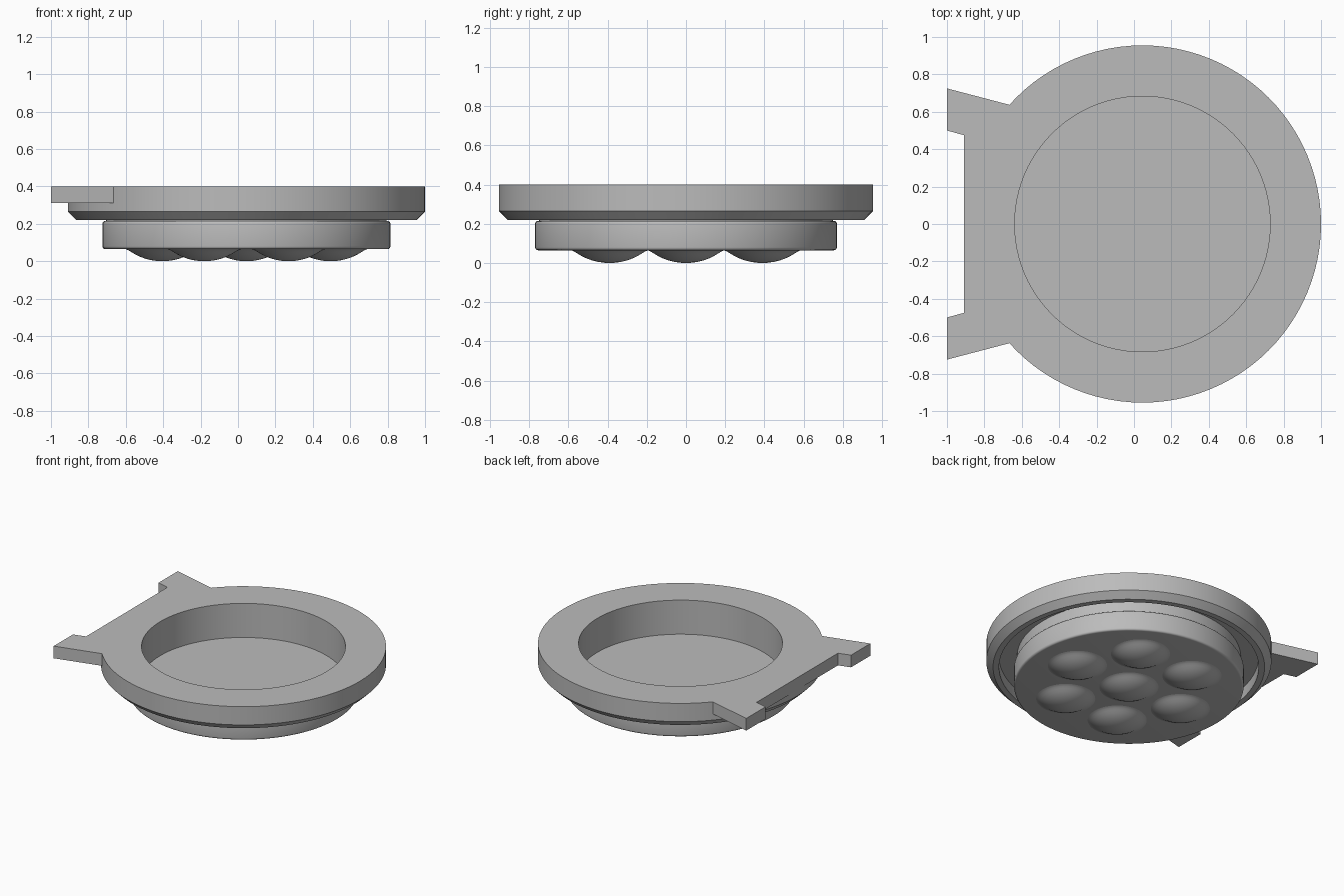
import bpy, bmesh, math
from mathutils import Vector

cube = bpy.data.objects.get("Cube")
if cube:
    bpy.data.objects.remove(cube, do_unlink=True)

CX, R, SEGMENTS = 0.045, 0.955, 96

grey = bpy.data.materials.new("plain grey")
grey.use_nodes = True
grey.diffuse_color = (0.5, 0.5, 0.5, 1)
grey.node_tree.nodes["Principled BSDF"].inputs["Base Color"].default_value = (0.5, 0.5, 0.5, 1)


def finish(name, bm, location=(0, 0, 0), angle=30):
    bmesh.ops.recalc_face_normals(bm, faces=bm.faces)
    mesh = bpy.data.meshes.new(name)
    bm.to_mesh(mesh)
    bm.free()
    mesh.materials.append(grey)
    obj = bpy.data.objects.new(name, mesh)
    obj.location = location
    bpy.context.collection.objects.link(obj)
    bpy.ops.object.select_all(action='DESELECT')
    obj.select_set(True)
    bpy.context.view_layer.objects.active = obj
    bpy.ops.object.shade_smooth_by_angle(angle=math.radians(angle))
    return obj


def lathe(name, profile, location, segments=SEGMENTS):
    """Turn a list of (radius, height) points about the vertical axis."""
    bm = bmesh.new()
    verts = [bm.verts.new((r, 0, z)) for r, z in profile]
    edges = [bm.edges.new(pair) for pair in zip(verts, verts[1:])]
    bmesh.ops.spin(bm, geom=verts + edges, cent=(0, 0, 0), axis=(0, 0, 1),
                   angle=math.tau, steps=segments, use_duplicate=False)
    bmesh.ops.remove_doubles(bm, verts=bm.verts, dist=0.0001)
    return finish(name, bm, location)


def rounded(cx, cz, radius, start, end, steps=4):
    """Quarter-round corner points between two angles in degrees."""
    angles = [math.radians(start + (end - start) * i / steps) for i in range(steps + 1)]
    return [(cx + radius * math.cos(a), cz + radius * math.sin(a)) for a in angles]


# Dished body: recess, broad rim, underside groove and rounded lower drum
profile = [(0, 0.148), (0.683, 0.148), (0.683, 0.4), (R, 0.4), (R, 0.265),
           (0.91, 0.22), (0.87, 0.22), (0.87, 0.3), (0.75, 0.3), (0.75, 0.215)]
profile += rounded(0.755, 0.2, 0.015, 90, 0)
profile += rounded(0.755, 0.08, 0.015, 0, -90)
profile += [(0, 0.065)]
lathe("dished_body", profile, (CX, 0, 0))

# Side lugs: plates filling the corners between the rim and its flat edge
for name, side in (("left_lug", -1), ("right_lug", 1)):
    arc = [math.pi - math.tau * i / SEGMENTS for i in range(12)]
    outline = [(CX + R * math.cos(a), R * math.sin(a)) for a in arc]
    outline += [(-0.665, 0.637), (-1, 0.725), (-1, 0.5), (-0.91, 0.475)]
    bm = bmesh.new()
    face = bm.faces.new([bm.verts.new((x, y * side, 0.31)) for x, y in outline])
    top = bmesh.ops.extrude_face_region(bm, geom=[face])
    moved = [v for v in top["geom"] if isinstance(v, bmesh.types.BMVert)]
    bmesh.ops.translate(bm, verts=moved, vec=Vector((0, 0, 0.09)))
    finish(name, bm, angle=20)

# Seven soft bumps under the drum: one in the middle, six around it
bump = [(0, 0), (0.03, 0.0015), (0.06, 0.006), (0.09, 0.0135), (0.12, 0.0245),
        (0.145, 0.037), (0.165, 0.049), (0.18, 0.058), (0.19, 0.0625), (0.2, 0.0655)]
centres = [(0, 0)] + [(0.45 * math.cos(math.radians(60 * i)),
                       0.45 * math.sin(math.radians(60 * i))) for i in range(6)]
for i, (x, y) in enumerate(centres):
    lathe(f"bump_{i + 1}", bump, (CX + x, y, 0), 40)
